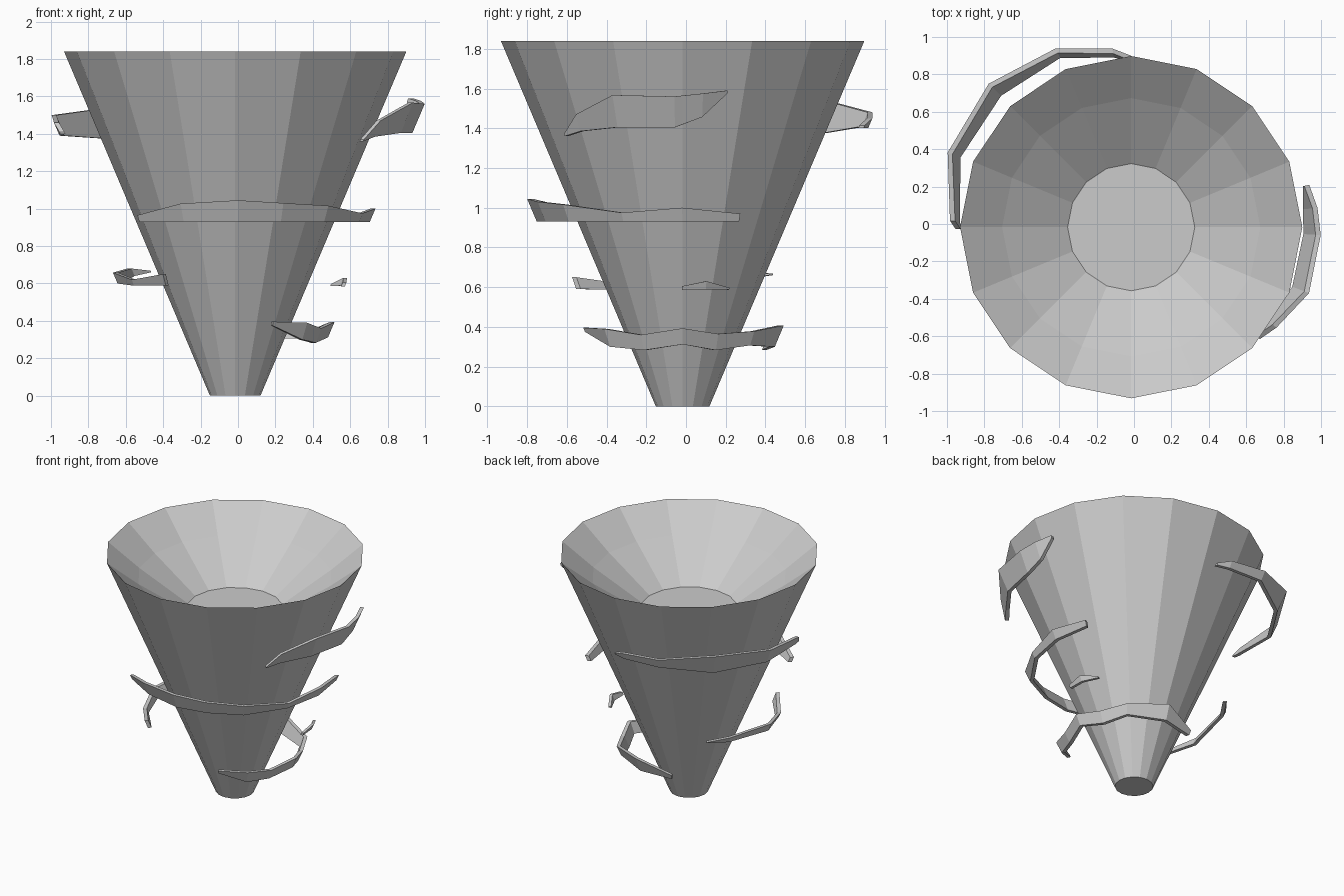
import bpy, bmesh
from math import cos, sin, radians, tau

SLOPE = 0.425  # how much the funnel widens per unit of height


def make_object(name, bm):
    bmesh.ops.recalc_face_normals(bm, faces=bm.faces)
    mesh = bpy.data.meshes.new(name)
    bm.to_mesh(mesh)
    bm.free()
    obj = bpy.data.objects.new(name, mesh)
    bpy.context.collection.objects.link(obj)
    return obj


def funnel(name, profile, sides=16):
    """Closed lathe with flat faces: profile is (radius, z)."""
    bm = bmesh.new()
    rings = [[bm.verts.new((r * cos(i * tau / sides), r * sin(i * tau / sides), z))
              for i in range(sides)] for r, z in profile]
    for a, b in zip(rings, rings[1:]):
        for i in range(sides):
            j = (i + 1) % sides
            bm.faces.new((a[i], a[j], b[j], b[i]))
    bm.faces.new(rings[0])
    bm.faces.new(rings[-1])
    return make_object(name, bm)


def wind_band(name, stations, thick=0.027):
    """Curved strip: stations are (angle, outer top radius, top z, bottom z)."""
    bm = bmesh.new()
    rings = []
    for angle, r, top, bottom in stations:
        a = radians(angle)
        low = r - SLOPE * (top - bottom)
        section = ((r, top), (r - thick, top), (low - thick, bottom), (low, bottom))
        rings.append([bm.verts.new((q * cos(a), q * sin(a), z)) for q, z in section])
    for s, t in zip(rings, rings[1:]):
        for i in range(4):
            j = (i + 1) % 4
            bm.faces.new((s[i], s[j], t[j], t[i]))
    bm.faces.new(rings[0])
    bm.faces.new(rings[-1])
    return make_object(name, bm)


# Main funnel with a shallow bowl in the top
body = funnel("funnel_body", [(0.135, 0), (0.915, 1.84), (0.69, 1.66), (0.34, 1.42)])
body.location = (-0.015, -0.017, 0)

# Upper bands
wind_band("upper_right_band", [
    (-42.4, 0.912, 1.37, 1.36), (-36, 0.942, 1.47, 1.385), (-21.6, 1.006, 1.567, 1.405),
    (-3.4, 1.0, 1.56, 1.405), (5, 0.985, 1.575, 1.456), (12.6, 0.96, 1.59, 1.575)])
wind_band("upper_back_band", [
    (91, 0.90, 1.415, 1.40), (97, 0.945, 1.45, 1.40), (114, 1.028, 1.48, 1.41),
    (136, 1.08, 1.53, 1.375), (159, 1.067, 1.50, 1.39), (179, 0.984, 1.46, 1.40),
    (181.6, 0.955, 1.41, 1.40)])

# Middle band around the front
wind_band("middle_front_band", [
    (-134, 0.775, 0.965, 0.93), (-113, 0.785, 1.027, 0.93), (-90, 0.80, 1.045, 0.93),
    (-72, 0.785, 1.03, 0.93), (-52, 0.785, 1.016, 0.93), (-26, 0.74, 0.975, 0.93),
    (-1.5, 0.735, 1.0, 0.93), (22, 0.73, 0.97, 0.93)])

# Lower bands
wind_band("lower_left_band", [
    (-125, 0.70, 0.65, 0.59), (-148, 0.67, 0.62, 0.588), (-172, 0.675, 0.658, 0.60),
    (153, 0.665, 0.68, 0.635), (138, 0.655, 0.668, 0.66)][:3] + [
    (-207, 0.665, 0.68, 0.64), (-222, 0.655, 0.668, 0.66)])
wind_band("small_right_band", [
    (-2, 0.58, 0.605, 0.585), (10, 0.592, 0.63, 0.588), (23, 0.56, 0.597, 0.587)], 0.02)
wind_band("bottom_band", [
    (-70, 0.55, 0.396, 0.375), (-48, 0.553, 0.39, 0.30), (-27, 0.50, 0.36, 0.283),
    (-2, 0.516, 0.393, 0.312), (20, 0.475, 0.365, 0.283), (44, 0.495, 0.378, 0.307),
    (80, 0.50, 0.408, 0.30), (112, 0.455, 0.32, 0.285)])
